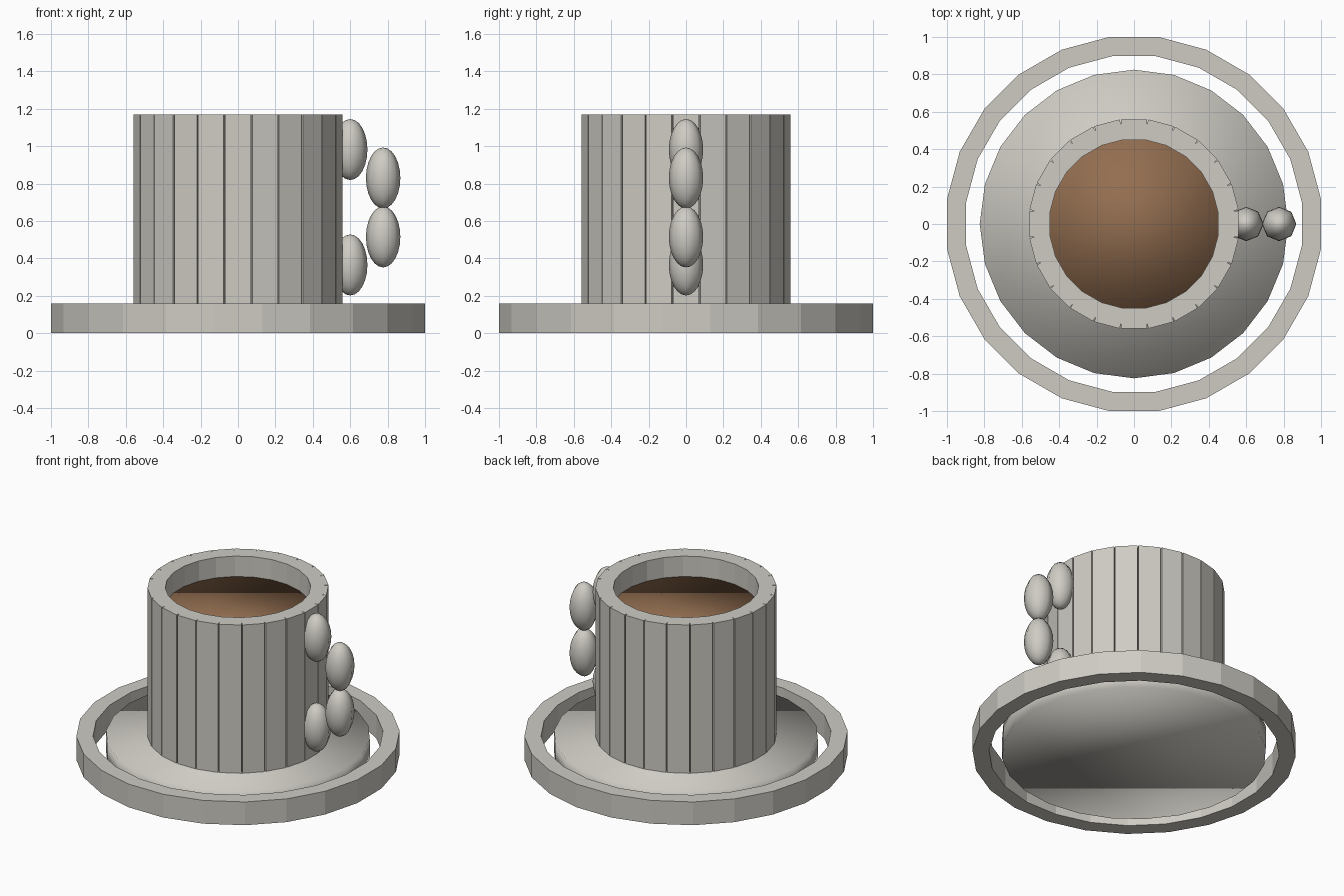
import bpy, bmesh, math
from mathutils import Matrix

if "Cube" in bpy.data.objects:
    bpy.data.objects.remove(bpy.data.objects["Cube"])


def material(name, rgb):
    m = bpy.data.materials.new(name)
    m.diffuse_color = (*rgb, 1)
    m.use_nodes = True
    m.node_tree.nodes["Principled BSDF"].inputs["Base Color"].default_value = m.diffuse_color
    return m


china = material("warm grey china", (0.62, 0.60, 0.55))
coffee = material("coffee brown", (0.29, 0.155, 0.08))


def finish(name, bm, mat, smooth=False):
    me = bpy.data.meshes.new(name)
    bm.to_mesh(me)
    bm.free()
    me.materials.append(mat)
    for p in me.polygons:
        p.use_smooth = smooth
    ob = bpy.data.objects.new(name, me)
    bpy.context.collection.objects.link(ob)
    return ob


def panel_ring(name, inner, outer, width, z0, z1, n=24):
    """Ring of upright flat panels, like barrel staves."""
    bm = bmesh.new()
    size = Matrix.Diagonal((outer - inner, width, z1 - z0, 1))
    for i in range(n):
        place = Matrix.Translation(((inner + outer) / 2, 0, (z0 + z1) / 2))
        turn = Matrix.Rotation(2 * math.pi * i / n, 4, 'Z')
        bmesh.ops.create_cube(bm, size=1, matrix=turn @ place @ size)
    return finish(name, bm, china)


def disc(name, radius, z0, z1, mat):
    """Soft-shaded solid disc."""
    bm = bmesh.new()
    bmesh.ops.create_cone(bm, cap_ends=True, segments=24, radius1=radius, radius2=radius,
                          depth=z1 - z0, matrix=Matrix.Translation((0, 0, (z0 + z1) / 2)))
    return finish(name, bm, mat, True)


# Saucer: rim and base plate
panel_ring("saucer_rim", 0.897, 1.0, 0.263, 0, 0.16)
disc("saucer_plate", 0.825, 0, 0.15, china)

# Cup: staves with fine outer gaps, and the drink inside
panel_ring("cup_wall", 0.45, 0.56, 0.14, 0.15, 1.17)
disc("drink", 0.49, 0.16, 1.03, coffee)

# Handle: four stretched beads
for i, (x, z) in enumerate([(0.60, 0.982), (0.776, 0.83), (0.776, 0.515), (0.60, 0.365)]):
    bm = bmesh.new()
    bmesh.ops.create_uvsphere(bm, u_segments=8, v_segments=12, radius=1,
                              matrix=Matrix.Translation((x, 0, z)) @ Matrix.Diagonal((0.092, 0.092, 0.163, 1)))
    finish(f"handle_bead_{i + 1}", bm, china, True)
